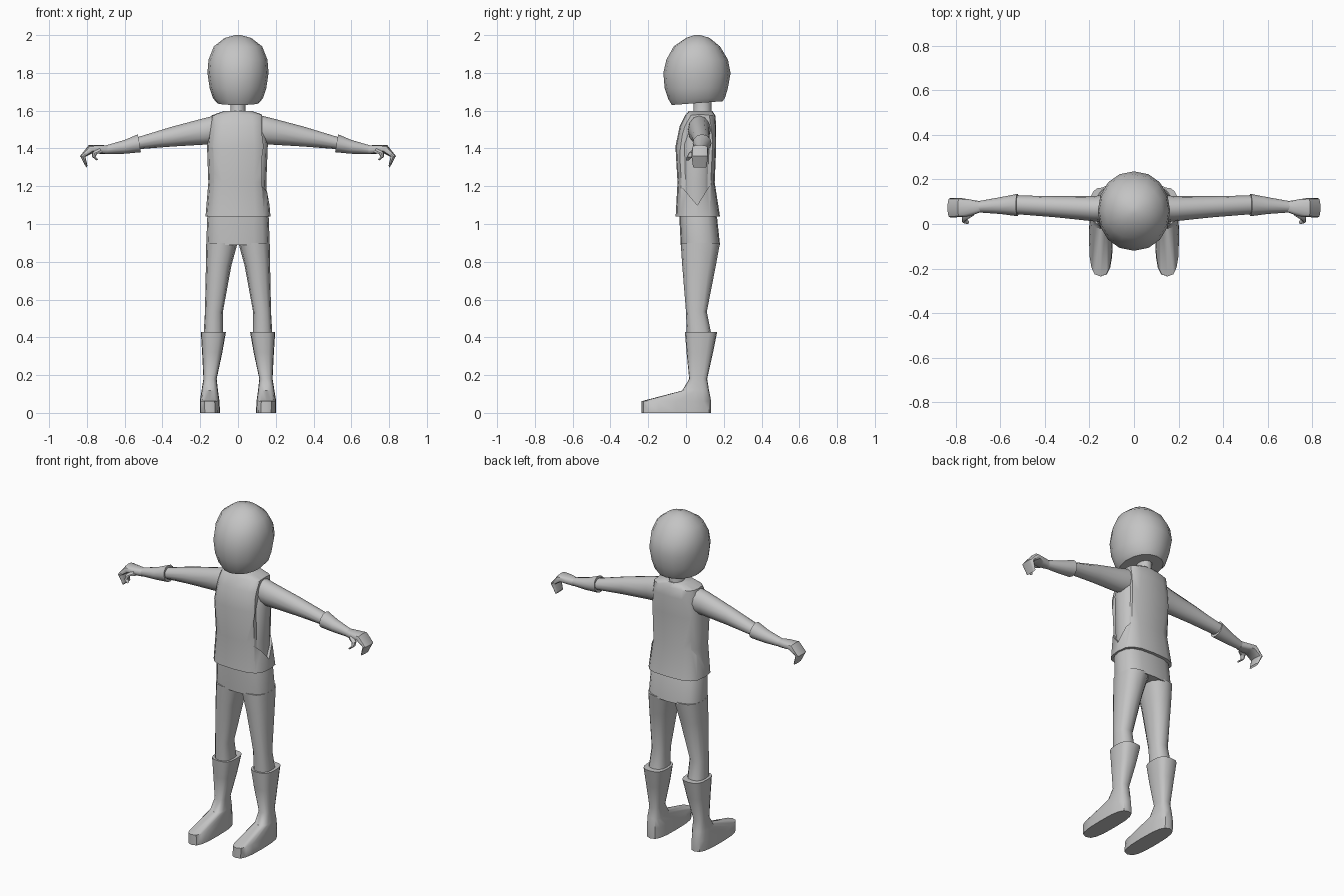
import bpy, bmesh, math
from mathutils import Vector as V

if "Cube" in bpy.data.objects:
    bpy.data.objects.remove(bpy.data.objects["Cube"])

grey = bpy.data.materials.new("plain grey")
grey.diffuse_color = (0.55, 0.55, 0.55, 1)
grey.use_nodes = True
grey.node_tree.nodes["Principled BSDF"].inputs["Base Color"].default_value = grey.diffuse_color


def zring(z, x0, x1, y0, y1, tilt=0):
    """Horizontal cross-section given by its extents."""
    return (V(((x0 + x1) / 2, (y0 + y1) / 2, z)),
            V(((x1 - x0) / 2, 0, 0)), V((0, (y1 - y0) / 2, tilt)))


def xring(x, y0, y1, z0, z1, lean=0):
    """Cross-section facing x given by its extents."""
    return (V((x, (y0 + y1) / 2, (z0 + z1) / 2)),
            V((0, (y1 - y0) / 2, 0)), V((lean, 0, (z1 - z0) / 2)))


def pring(outer, inner, y, half):
    """Cross-section between two (x, z) points, for curled parts."""
    a, b = V((outer[0], y, outer[1])), V((inner[0], y, inner[1]))
    return (a + b) / 2, V((0, half, 0)), (a - b) / 2


def finish(name, bm, mirror=False):
    if mirror:
        dup = bmesh.ops.duplicate(bm, geom=bm.verts[:] + bm.edges[:] + bm.faces[:])
        for v in dup["geom"]:
            if isinstance(v, bmesh.types.BMVert):
                v.co.x *= -1
    bmesh.ops.recalc_face_normals(bm, faces=bm.faces)
    me = bpy.data.meshes.new(name)
    bm.to_mesh(me)
    bm.free()
    me.materials.append(grey)
    ob = bpy.data.objects.new(name, me)
    bpy.context.collection.objects.link(ob)
    smooth(me)
    return ob


def smooth(me):
    me.shade_smooth()
    me.set_sharp_from_angle(angle=math.radians(42))


def loft(name, rings, n=12, p=1.0, mirror=False):
    """Skin a row of superellipse rings (p below 1 is squarer)."""
    bm = bmesh.new()
    rows = []
    for c, u, v in rings:
        row = []
        for i in range(n):
            a = 2 * math.pi * i / n
            ca, sa = math.cos(a), math.sin(a)
            row.append(bm.verts.new(c + u * math.copysign(abs(ca) ** p, ca)
                                    + v * math.copysign(abs(sa) ** p, sa)))
        rows.append(row)
    for a, b in zip(rows, rows[1:]):
        for i in range(n):
            j = (i + 1) % n
            bm.faces.new((a[i], a[j], b[j], b[i]))
    bm.faces.new(rows[0][::-1])
    bm.faces.new(rows[-1])
    return finish(name, bm, mirror)


# head, with the underside tilted up towards the back
loft("head", [zring(1.64, -.11, .11, -.075, .195, .01),
              zring(1.665, -.132, .132, -.093, .207, .005),
              zring(1.72, -.15, .15, -.113, .222),
              zring(1.80, -.162, .162, -.12, .236),
              zring(1.87, -.156, .156, -.104, .222),
              zring(1.94, -.128, .128, -.065, .18),
              zring(1.985, -.07, .07, 0, .125),
              zring(2.0, -.015, .015, .045, .075)], n=16, p=.95)
loft("neck", [zring(1.57, -.05, .05, .03, .14),
              zring(1.60, -.04, .04, .04, .135),
              zring(1.67, -.04, .04, .04, .135)])

# shirt body seen through the armholes
loft("shirt", [zring(1.06, -.148, .148, -.03, .15),
               zring(1.22, -.15, .15, -.03, .14),
               zring(1.42, -.158, .158, -.03, .145),
               zring(1.52, -.14, .14, -.005, .14),
               zring(1.57, -.12, .12, .02, .135)], n=16, p=.7)

# vest with deep pointed armholes
vest = loft("vest", [zring(1.04, -.172, .172, -.055, .18),
                     zring(1.22, -.157, .157, -.045, .152),
                     zring(1.41, -.164, .164, -.056, .16),
                     zring(1.52, -.15, .15, -.033, .16),
                     zring(1.575, -.14, .14, -.005, .155),
                     zring(1.598, -.075, .075, .015, .14)], n=16, p=.65)
bm = bmesh.new()
hole = [(.005, 1.64), (-.03, 1.4), (-.042, 1.22), (.06, 1.1),
        (.135, 1.22), (.145, 1.45), (.14, 1.64)]
face = bm.faces.new([bm.verts.new((.127, y, z)) for y, z in hole])
ext = bmesh.ops.extrude_face_region(bm, geom=[face])
bmesh.ops.translate(bm, vec=(.2, 0, 0),
                    verts=[g for g in ext["geom"] if isinstance(g, bmesh.types.BMVert)])
cutter = finish("armhole_cutter", bm, mirror=True)
cutter.hide_render = True
mod = vest.modifiers.new("armholes", 'BOOLEAN')
mod.operation, mod.object, mod.solver = 'DIFFERENCE', cutter, 'EXACT'
bpy.context.view_layer.update()
cut = bpy.data.meshes.new_from_object(
    vest.evaluated_get(bpy.context.evaluated_depsgraph_get()))
vest.modifiers.clear()
vest.data = cut
smooth(cut)
bpy.data.objects.remove(cutter)

# sleeves and gloves
loft("sleeves", [xring(.09, .015, .13, 1.43, 1.58),
                 xring(.14, .01, .13, 1.422, 1.57),
                 xring(.18, .012, .125, 1.42, 1.56),
                 xring(.35, .03, .125, 1.41, 1.515),
                 xring(.54, .045, .128, 1.395, 1.457)], mirror=True)
loft("glove_cuffs", [xring(.522, .035, .135, 1.38, 1.475, .008),
                     xring(.60, .045, .12, 1.372, 1.445),
                     xring(.70, .052, .102, 1.37, 1.416)], mirror=True)
loft("hands", [xring(.69, .052, .102, 1.37, 1.416),
               xring(.735, .036, .11, 1.372, 1.418),
               pring((.79, 1.418), (.765, 1.378), .074, .043),
               pring((.836, 1.36), (.808, 1.356), .073, .044),
               pring((.803, 1.298), (.797, 1.308), .073, .036)],
     p=.75, mirror=True)
loft("thumbs", [pring((.735, 1.405), (.715, 1.375), .05, .016),
                pring((.772, 1.378), (.745, 1.372), .03, .016),
                pring((.772, 1.355), (.755, 1.355), .018, .014),
                pring((.748, 1.336), (.740, 1.342), .008, .009)], n=8, mirror=True)

# trousers
loft("trouser_hips", [zring(1.06, -.155, .155, -.035, .155),
                      zring(1.03, -.163, .163, -.035, .165),
                      zring(.89, -.168, .168, -.028, .18)], n=16, p=.7)
loft("trouser_legs", [zring(.90, .002, .168, -.028, .18),
                      zring(.78, .035, .17, -.02, .158),
                      zring(.535, .08, .175, 0, .11),
                      zring(.41, .078, .182, .004, .135)], p=.8, mirror=True)

# boots: flared top, narrow ankle, long low toe
loft("boots", [zring(.428, .064, .197, -.006, .165),
               zring(.32, .083, .19, .003, .143),
               zring(.18, .113, .183, .017, .112),
               zring(.118, .106, .193, -.02, .122),
               zring(.062, .098, .202, -.235, .133),
               zring(0, .095, .202, -.235, .132)], n=16, p=.7, mirror=True)
